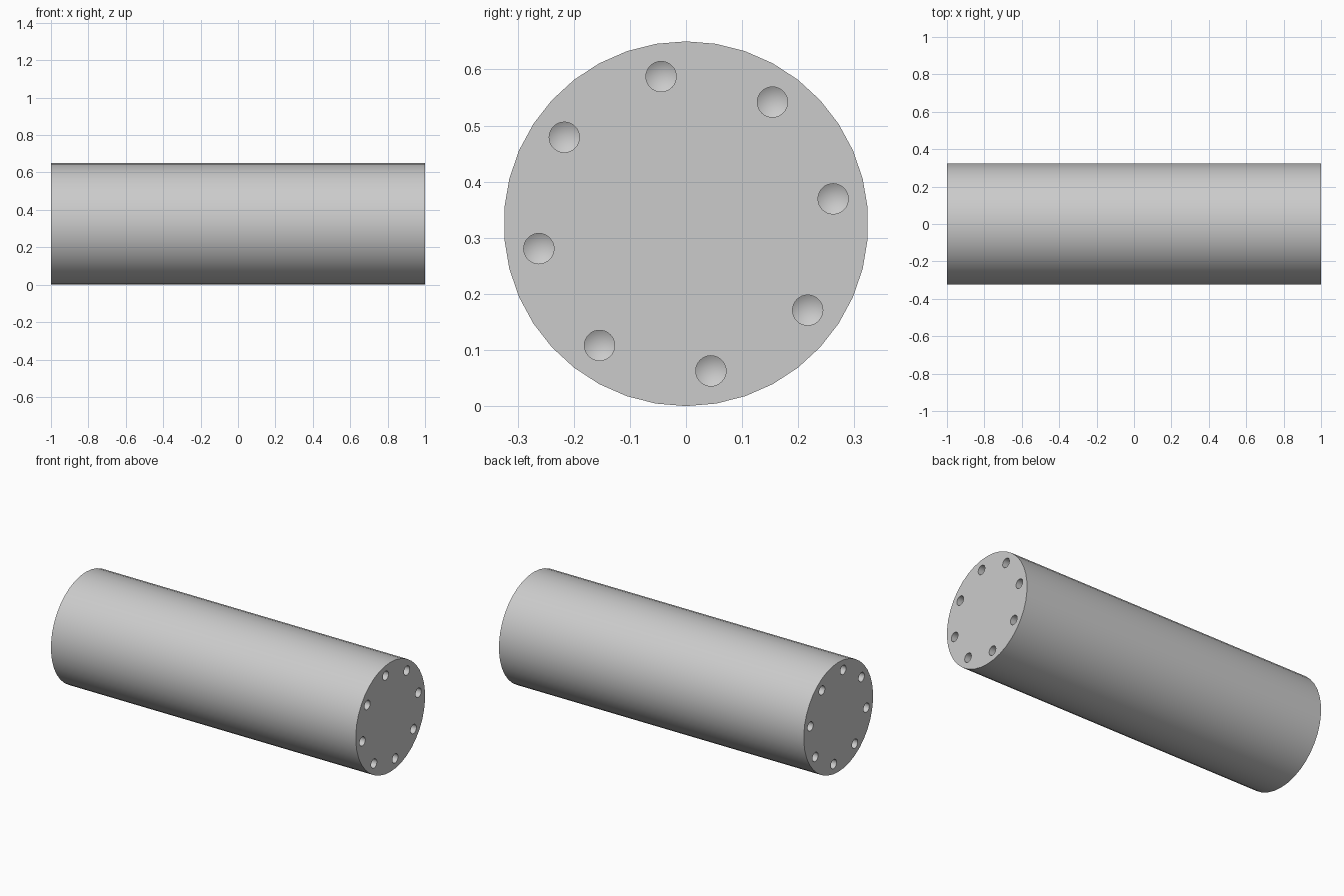
import bpy, bmesh, math
from mathutils import Matrix, Vector

cube = bpy.data.objects.get("Cube")
if cube:
    bpy.data.objects.remove(cube, do_unlink=True)

LENGTH, RADIUS = 2.0, 0.325
HOLE_RADIUS, HOLE_DEPTH, TIP_DEPTH = 0.027, 0.08, 0.016
HOLE_RING, HOLE_COUNT, HOLE_START = 0.266, 8, math.radians(9.6)

grey = bpy.data.materials.new("light_grey")
grey.use_nodes = True
grey.diffuse_color = (0.6, 0.6, 0.6, 1)
grey.node_tree.nodes["Principled BSDF"].inputs["Base Color"].default_value = (0.6, 0.6, 0.6, 1)


def make_object(name, bm):
    bmesh.ops.recalc_face_normals(bm, faces=bm.faces)
    mesh = bpy.data.meshes.new(name)
    bm.to_mesh(mesh)
    bm.free()
    mesh.materials.append(grey)
    obj = bpy.data.objects.new(name, mesh)
    bpy.context.collection.objects.link(obj)
    return obj


def add_rod(bm, radius, depth, sides, matrix):
    return bmesh.ops.create_cone(bm, cap_ends=True, segments=sides, radius1=radius,
                                 radius2=radius, depth=depth, matrix=matrix)["verts"]


# Solid round bar lying along x, with a vertex at the top
along_x = Matrix.Rotation(math.pi / 2, 4, "Y")
bm = bmesh.new()
add_rod(bm, RADIUS, LENGTH, 38, Matrix.Translation((0, 0, RADIUS)) @ along_x @ Matrix.Rotation(math.pi, 4, "Z"))
# Turn the sides so that a vertex sits exactly on top
top = max(bm.verts, key=lambda v: v.co.z).co
turn = math.atan2(top.y, top.z - RADIUS)
bmesh.ops.rotate(bm, verts=bm.verts, cent=(0, 0, RADIUS), matrix=Matrix.Rotation(turn, 3, "X"))
bar = make_object("round_bar", bm)

# Drill bits with pointed tips, in a ring at both ends
bm = bmesh.new()
for end in (-1, 1):
    for i in range(HOLE_COUNT):
        a = HOLE_START + i * math.tau / HOLE_COUNT
        centre = Vector((end * LENGTH / 2, HOLE_RING * math.cos(a), RADIUS + HOLE_RING * math.sin(a)))
        verts = add_rod(bm, HOLE_RADIUS, 2 * HOLE_DEPTH, 32, Matrix.Translation(centre) @ along_x)
        caps = {f for v in verts for f in v.link_faces if len(f.verts) > 4}
        inner = min(caps, key=lambda f: abs(f.calc_center_median().x))
        tip = bmesh.ops.poke(bm, faces=[inner])["verts"][0]
        tip.co.x -= end * TIP_DEPTH
drills = make_object("drill_cutters", bm)
drills.hide_render = True

# Cut the holes, then drop the cutters
cut = bar.modifiers.new("bolt_holes", "BOOLEAN")
cut.operation = "DIFFERENCE"
cut.solver = "EXACT"
cut.object = drills
bpy.ops.object.select_all(action="DESELECT")
bpy.context.view_layer.objects.active = bar
bar.select_set(True)
bpy.ops.object.modifier_apply(modifier=cut.name)
bpy.data.objects.remove(drills, do_unlink=True)
bpy.ops.object.shade_smooth_by_angle(angle=math.radians(30))
